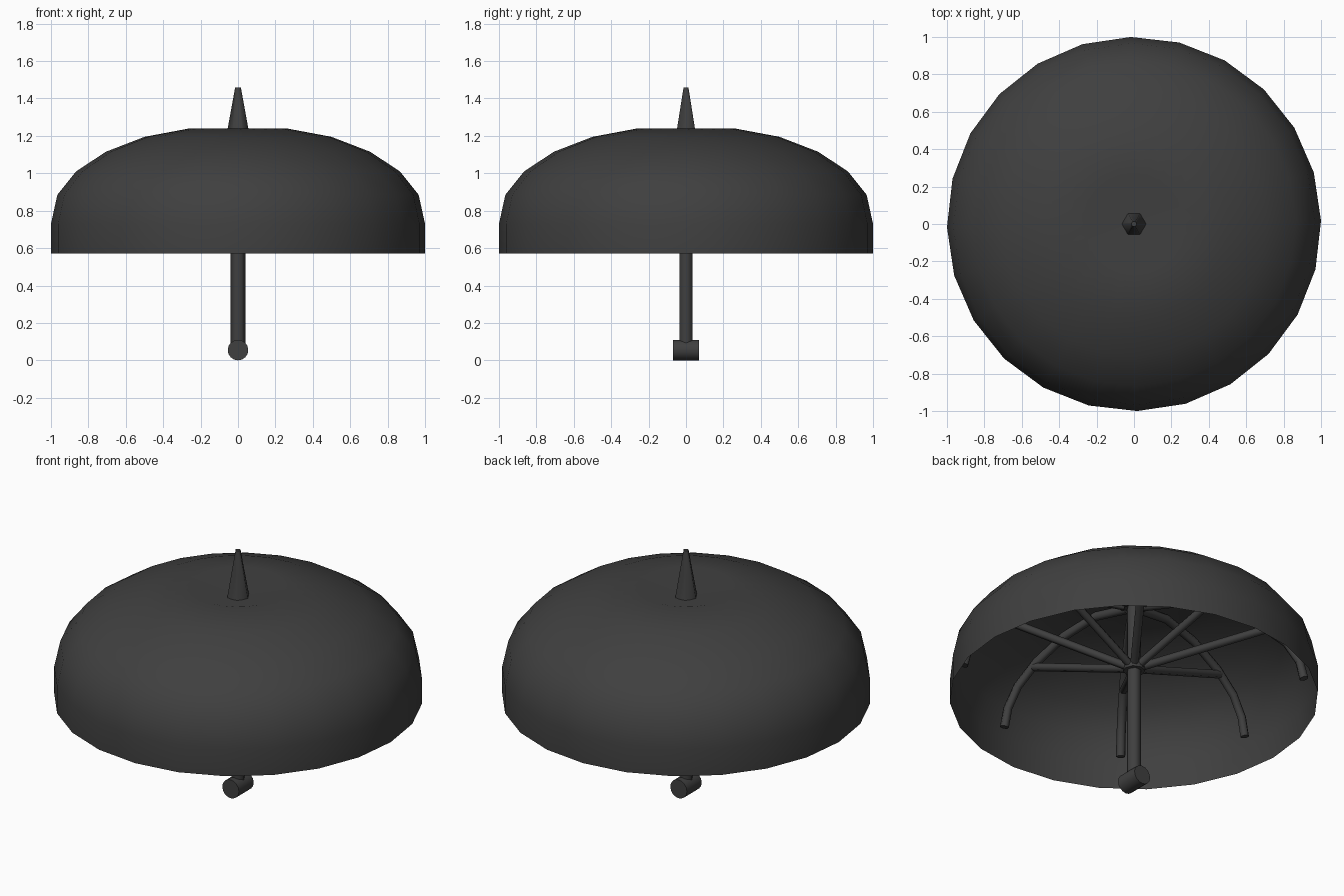
import bpy
import bmesh
from math import cos, sin, radians
from mathutils import Matrix, Vector

cube = bpy.data.objects.get("Cube")
if cube:
    bpy.data.objects.remove(cube)

charcoal = bpy.data.materials.new("charcoal")
charcoal.use_nodes = True
colour = (0.05, 0.05, 0.05, 1)
charcoal.diffuse_color = colour
charcoal.node_tree.nodes["Principled BSDF"].inputs["Base Color"].default_value = colour

RIBS = 8
RIB_TURN = 9.5
HUB_Z = 0.76


def finish(obj, angle):
    """Assign the material and smooth everything but sharp edges."""
    obj.data.materials.clear()
    obj.data.materials.append(charcoal)
    bpy.ops.object.select_all(action="DESELECT")
    obj.select_set(True)
    bpy.context.view_layer.objects.active = obj
    bpy.ops.object.shade_smooth_by_angle(angle=radians(angle))
    return obj


def rod(name, start, end, r1, r2, sides, angle=65):
    """Capped cylinder or cone between two points."""
    start, end = Vector(start), Vector(end)
    axis = end - start
    bm = bmesh.new()
    bmesh.ops.create_cone(bm, cap_ends=True, segments=sides, radius1=r1,
                          radius2=r2, depth=axis.length)
    turn = Matrix.Rotation(radians(90), 4, "Z")
    aim = axis.to_track_quat("Z", "Y").to_matrix().to_4x4()
    bm.transform(Matrix.Translation((start + end) / 2) @ aim @ turn)
    mesh = bpy.data.meshes.new(name)
    bm.to_mesh(mesh)
    bm.free()
    obj = bpy.data.objects.new(name, mesh)
    bpy.context.collection.objects.link(obj)
    return finish(obj, angle)


def tube(name, points, radius):
    """Bent round bar along a path."""
    curve = bpy.data.curves.new(name, "CURVE")
    curve.dimensions = "3D"
    curve.bevel_depth = radius
    curve.bevel_resolution = 1
    curve.use_fill_caps = True
    spline = curve.splines.new("POLY")
    spline.points.add(len(points) - 1)
    for p, co in zip(spline.points, points):
        p.co = (*co, 1)
    obj = bpy.data.objects.new(name, curve)
    bpy.context.collection.objects.link(obj)
    bpy.ops.object.select_all(action="DESELECT")
    obj.select_set(True)
    bpy.context.view_layer.objects.active = obj
    bpy.ops.object.convert(target="MESH")
    return finish(bpy.context.view_layer.objects.active, 65)


# canopy: a thin dome with a dimpled crown, spun from its profile
profile = [(0, 1.17), (0.26, 1.24), (0.5, 1.195), (0.707, 1.115),
           (0.866, 1.01), (0.966, 0.885), (1, 0.73), (1, 0.57)]
bm = bmesh.new()
verts = [bm.verts.new((r, 0, z)) for r, z in profile]
edges = [bm.edges.new(pair) for pair in zip(verts, verts[1:])]
bmesh.ops.spin(bm, geom=verts + edges, axis=(0, 0, 1), cent=(0, 0, 0),
               angle=radians(360), steps=24)
bmesh.ops.remove_doubles(bm, verts=bm.verts, dist=0.001)
bm.transform(Matrix.Rotation(radians(1), 4, "Z"))
bmesh.ops.recalc_face_normals(bm, faces=bm.faces)
top_face = max(bm.faces, key=lambda f: f.calc_center_median().z)
if top_face.normal.z < 0:
    bmesh.ops.reverse_faces(bm, faces=bm.faces)
mesh = bpy.data.meshes.new("canopy")
bm.to_mesh(mesh)
bm.free()
canopy = bpy.data.objects.new("canopy", mesh)
bpy.context.collection.objects.link(canopy)
finish(canopy, 60)

# central pole, top spike, sliding hub and grip
rod("pole", (0, 0, 0.06), (0, 0, 1.2), 0.04, 0.04, 6)
rod("top_spike", (0, 0, 1.13), (0, 0, 1.46), 0.075, 0.015, 6)
rod("sliding_hub", (0, 0, HUB_Z - 0.025), (0, 0, HUB_Z + 0.025), 0.06, 0.06, 8)
rod("grip", (0, 0.07, 0.055), (0, -0.07, 0.055), 0.055, 0.055, 16)

# curved ribs under the canopy, each propped by a straight strut
rib_path = [(0.05, 1.14), (0.27, 1.18), (0.5, 1.14), (0.7, 1.05),
            (0.83, 0.95), (0.9, 0.84), (0.925, 0.73)]
for i in range(RIBS):
    a = radians(RIB_TURN + 360 / RIBS * i)
    x, y = cos(a), sin(a)
    tube(f"rib_{i + 1}", [(r * x, r * y, z) for r, z in rib_path], 0.025)
    rod(f"strut_{i + 1}", (0.03 * x, 0.03 * y, HUB_Z),
        (0.72 * x, 0.72 * y, 1.03), 0.023, 0.023, 6)
